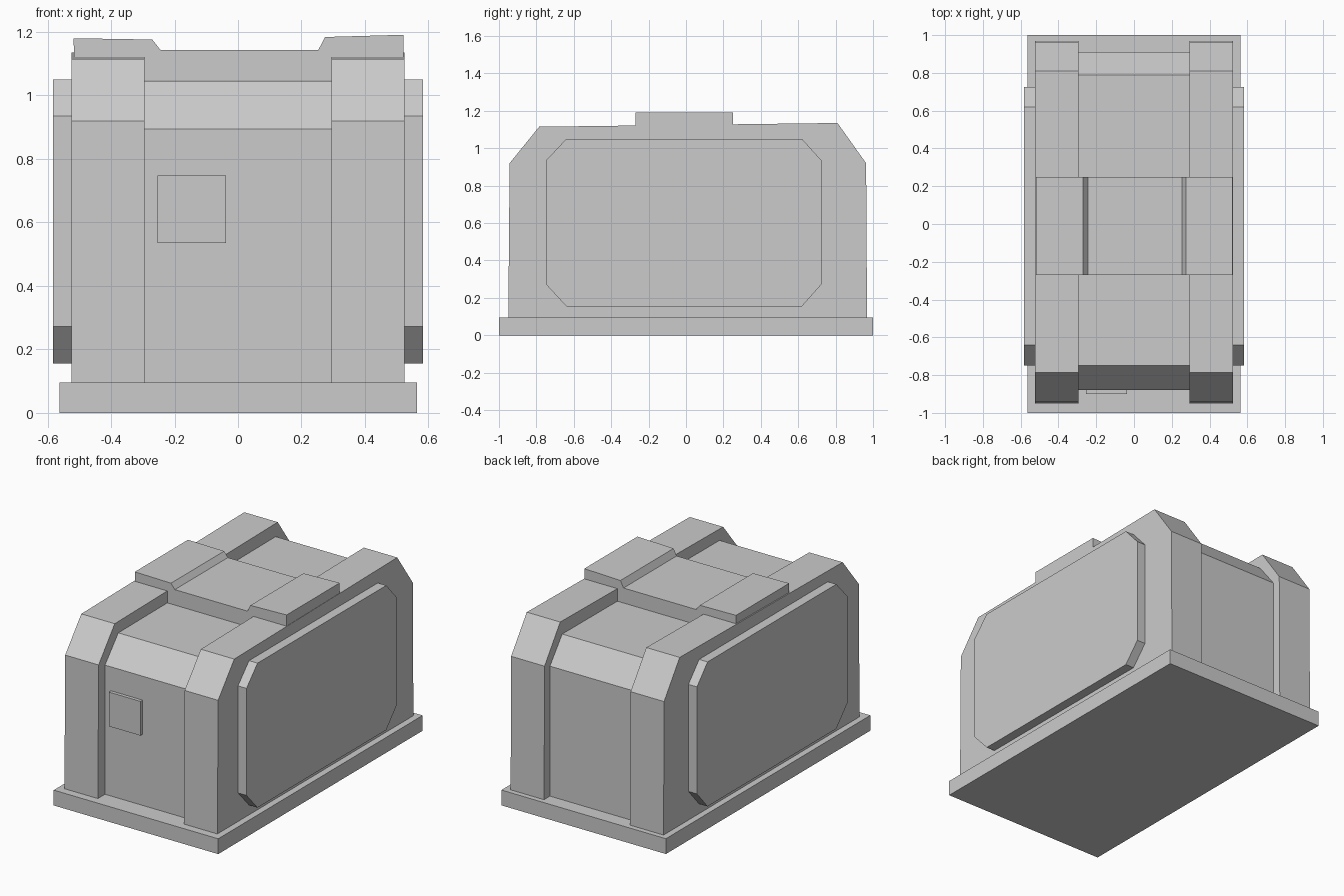
import bpy, bmesh
from mathutils import Vector

if "Cube" in bpy.data.objects:
    bpy.data.objects.remove(bpy.data.objects["Cube"])


def prism(name, profile, axis, lo, hi):
    """Extrude a closed profile along x (points are y,z) or y (points are x,z)."""
    bm = bmesh.new()
    if axis == 'x':
        pts = [(lo, a, b) for a, b in profile]
        step = Vector((hi - lo, 0, 0))
    else:
        pts = [(a, lo, b) for a, b in profile]
        step = Vector((0, hi - lo, 0))
    face = bm.faces.new([bm.verts.new(p) for p in pts])
    ext = bmesh.ops.extrude_face_region(bm, geom=[face], use_keep_orig=True)
    bmesh.ops.translate(bm, vec=step, verts=[v for v in ext['geom'] if isinstance(v, bmesh.types.BMVert)])
    bmesh.ops.recalc_face_normals(bm, faces=bm.faces)
    mesh = bpy.data.meshes.new(name)
    bm.to_mesh(mesh)
    bm.free()
    obj = bpy.data.objects.new(name, mesh)
    bpy.context.collection.objects.link(obj)
    return obj


def rect(a0, a1, b0, b1):
    return [(a0, b0), (a1, b0), (a1, b1), (a0, b1)]


# Base plate
prism("base_plate", rect(-1, 1, 0, 0.095), 'x', -0.5625, 0.5645)

# Recessed centre body with chamfered front and back
prism("centre_body", [(-0.88, 0.095), (-0.88, 0.895), (-0.75, 1.045),
                      (0.79, 1.053), (0.91, 0.90), (0.91, 0.095)], 'x', -0.296, 0.296)

# Raised side rails and octagonal side panels
rail = [(-0.95, 0.095), (-0.943, 0.92), (-0.785, 1.115),
        (0.81, 1.135), (0.963, 0.92), (0.968, 0.095)]
panel = [(-0.64, 0.155), (0.62, 0.155), (0.724, 0.272), (0.724, 0.935),
         (0.62, 1.05), (-0.64, 1.05), (-0.748, 0.935), (-0.748, 0.272)]
for side, s in (("left", -1), ("right", 1)):
    prism(side + "_rail", rail, 'x', s * 0.295, s * 0.524)
    prism(side + "_panel", panel, 'x', s * 0.515, s * 0.582)

# Stepped strap over the lid
prism("top_strap", [(-0.514, 1.03), (-0.518, 1.18), (-0.27, 1.176), (-0.244, 1.143),
                    (0.253, 1.143), (0.274, 1.184), (0.522, 1.191), (0.522, 1.03)],
      'y', -0.27, 0.25)

# Small plate on the front
prism("front_plate", rect(-0.254, -0.038, 0.535, 0.747), 'y', -0.901, -0.87)
